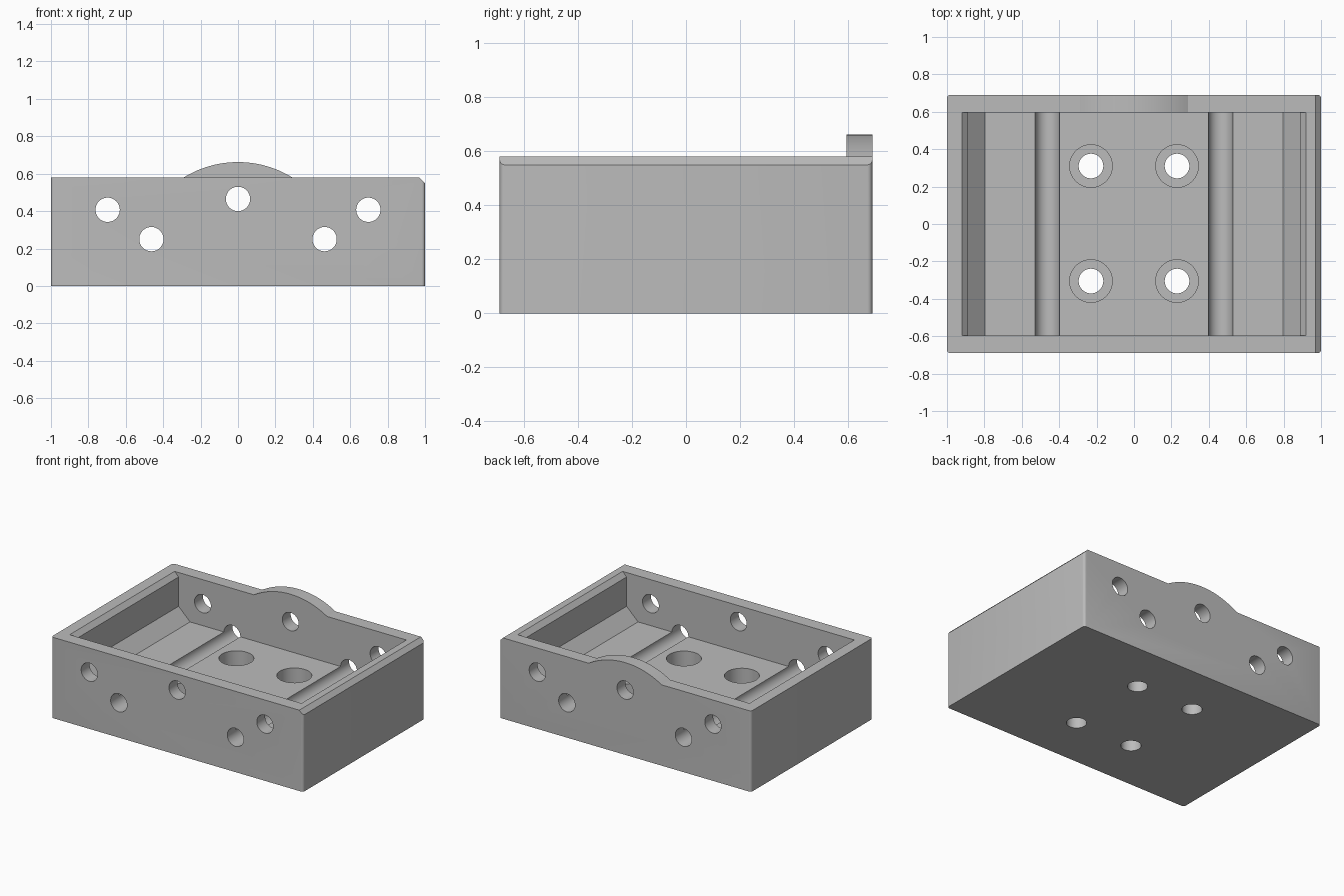
import bpy, bmesh, math
from mathutils import Vector, Matrix

if "Cube" in bpy.data.objects:
    bpy.data.objects.remove(bpy.data.objects["Cube"])

HX, HY, TOP, FLOOR = 1.0, 0.69, 0.58, 0.25
INNER_Y = 0.595

grey = bpy.data.materials.new("plain grey")
grey.diffuse_color = (0.5, 0.5, 0.5, 1)
grey.use_nodes = True
grey.node_tree.nodes["Principled BSDF"].inputs["Base Color"].default_value = grey.diffuse_color


def to_object(name, bm):
    bmesh.ops.recalc_face_normals(bm, faces=bm.faces)
    mesh = bpy.data.meshes.new(name)
    bm.to_mesh(mesh)
    bm.free()
    mesh.materials.append(grey)
    obj = bpy.data.objects.new(name, mesh)
    bpy.context.collection.objects.link(obj)
    return obj


def extrude_profile(name, points, y0, y1):
    """Prism from an x-z outline, running along y."""
    bm = bmesh.new()
    face = bm.faces.new([bm.verts.new((x, y0, z)) for x, z in points])
    out = bmesh.ops.extrude_face_region(bm, geom=[face])["geom"]
    verts = [v for v in out if isinstance(v, bmesh.types.BMVert)]
    bmesh.ops.translate(bm, verts=verts, vec=(0, y1 - y0, 0))
    return to_object(name, bm)


def cylinder(name, radius, centre, length, along_y=False):
    bm = bmesh.new()
    rot = Matrix.Rotation(math.pi / 2, 4, 'X') if along_y else Matrix()
    bmesh.ops.create_cone(bm, cap_ends=True, segments=48, radius1=radius, radius2=radius,
                          depth=length, matrix=Matrix.Translation(centre) @ rot)
    return to_object(name, bm)


def combine(target, other, operation):
    mod = target.modifiers.new("combine", 'BOOLEAN')
    mod.operation, mod.solver, mod.object = operation, 'EXACT', other
    bpy.context.view_layer.objects.active = target
    bpy.ops.object.modifier_apply(modifier=mod.name)
    bpy.data.objects.remove(other)


# Tray block: rounded upright corners, chamfer along the top right edge
bm = bmesh.new()
bmesh.ops.create_cube(bm, size=1, matrix=Matrix.Translation((0, 0, TOP / 2))
                      @ Matrix.Diagonal((2 * HX, 2 * HY, TOP, 1)))
upright = [e for e in bm.edges if abs(e.verts[0].co.z - e.verts[1].co.z) > 0.1]
bmesh.ops.bevel(bm, geom=upright, offset=0.018, segments=4, profile=0.5, affect='EDGES')
cut = bmesh.ops.bisect_plane(bm, geom=bm.verts[:] + bm.edges[:] + bm.faces[:], dist=1e-5,
                             plane_co=Vector((HX - 0.03, 0, TOP)),
                             plane_no=Vector((1, 0, 1)).normalized(), clear_outer=True)
bmesh.ops.holes_fill(bm, edges=[e for e in bm.edges if e.is_boundary], sides=0)
tray = to_object("tray", bm)

# Arched bump on the back wall
half, rise = 0.29, 0.082
radius = (half ** 2 + rise ** 2) / (2 * rise)
sweep = math.asin(half / radius)
arc = []
for i in range(33):
    a = -sweep + 2 * sweep * i / 32
    arc.append((radius * math.sin(a), TOP + rise - radius + radius * math.cos(a)))
bump = extrude_profile("bump", arc + [(half, 0.5), (-half, 0.5)], 0.59, HY)
combine(tray, bump, 'UNION')

# Cavity with bevelled rim and sloped floor edges
side = [(0.92, 1.0), (0.92, TOP), (0.888, 0.548), (0.888, 0.338), (0.797, FLOOR)]
cavity = extrude_profile("cavity_cutter", side + [(-x, z) for x, z in reversed(side)],
                         -INNER_Y, INNER_Y)
combine(tray, cavity, 'DIFFERENCE')

# Rod holes through front and back walls; the low pair also carve the floor grooves
for x, z in [(-0.697, 0.407), (-0.463, 0.25), (0, 0.465), (0.463, 0.25), (0.697, 0.407)]:
    combine(tray, cylinder("rod_cutter", 0.065, (x, 0, z), 2, True), 'DIFFERENCE')

# Counterbored screw holes in the floor
for x in (-0.23, 0.23):
    for y in (-0.305, 0.31):
        combine(tray, cylinder("head_cutter", 0.114, (x, y, 0.36), 0.5), 'DIFFERENCE')
        combine(tray, cylinder("screw_cutter", 0.066, (x, y, 0), 1), 'DIFFERENCE')

# Smooth curved walls, keep edges sharp
bpy.ops.object.select_all(action='DESELECT')
tray.select_set(True)
bpy.context.view_layer.objects.active = tray
bpy.ops.object.shade_smooth_by_angle(angle=math.radians(30))
